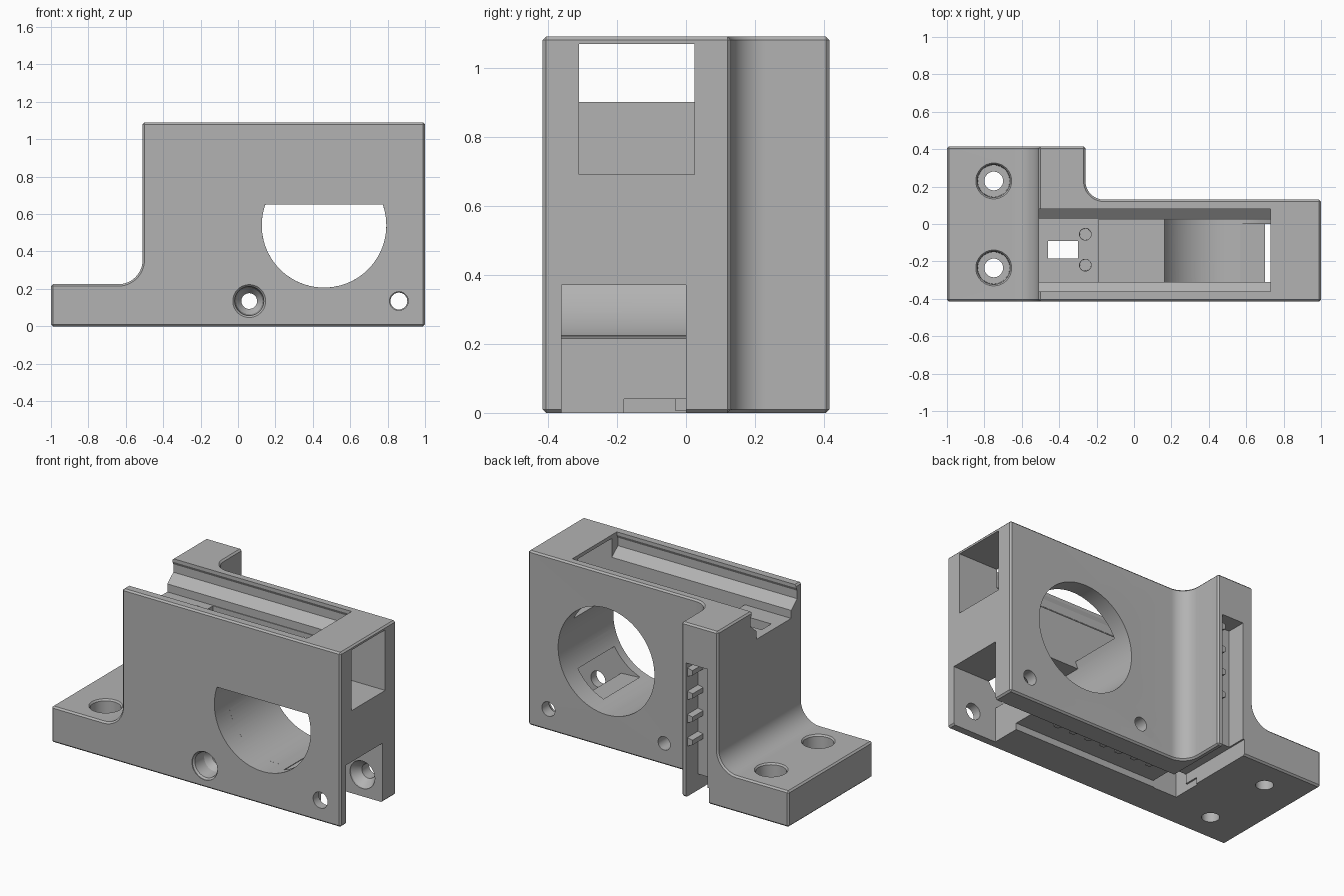
import bpy, bmesh, math
from mathutils import Vector

cube = bpy.data.objects.get("Cube")
if cube:
    bpy.data.objects.remove(cube, do_unlink=True)

grey = bpy.data.materials.new("mid_grey")
grey.use_nodes = True
COLOUR = (0.45, 0.45, 0.45, 1)
grey.diffuse_color = COLOUR
grey.node_tree.nodes["Principled BSDF"].inputs["Base Color"].default_value = COLOUR

PLACE = {"x": lambda a, b, t: (t, a, b),
         "y": lambda a, b, t: (a, t, b),
         "z": lambda a, b, t: (a, b, t)}


def loft(name, axis, rings):
    """Solid through matching outlines, each given as (position, points)."""
    bm = bmesh.new()
    loops = [[bm.verts.new(PLACE[axis](a, b, t)) for a, b in pts] for t, pts in rings]
    n = len(loops[0])
    for lower, upper in zip(loops, loops[1:]):
        for i in range(n):
            j = (i + 1) % n
            bm.faces.new((lower[i], lower[j], upper[j], upper[i]))
    bm.faces.new(loops[0])
    bm.faces.new(loops[-1])
    bmesh.ops.recalc_face_normals(bm, faces=bm.faces)
    mesh = bpy.data.meshes.new(name)
    bm.to_mesh(mesh)
    bm.free()
    mesh.materials.append(grey)
    ob = bpy.data.objects.new(name, mesh)
    bpy.context.collection.objects.link(ob)
    return ob


def prism(name, axis, pts, lo, hi):
    return loft(name, axis, [(lo, pts), (hi, pts)])


def rect(a0, a1, b0, b1):
    return [(a0, b0), (a1, b0), (a1, b1), (a0, b1)]


def arc(ca, cb, r, start, end, steps):
    angles = [math.radians(start + (end - start) * i / steps) for i in range(steps + 1)]
    return [(ca + r * math.cos(t), cb + r * math.sin(t)) for t in angles]


def circle(ca, cb, r, steps=40):
    return arc(ca, cb, r, 0, 360, steps)[:-1]


def stepped_hole(name, axis, ca, cb, rings):
    return loft(name, axis, [(t, circle(ca, cb, r)) for t, r in rings])


def apply_modifier(ob, mod):
    bpy.context.view_layer.objects.active = ob
    bpy.ops.object.modifier_apply(modifier=mod.name)


def combine(ob, tool, operation="DIFFERENCE"):
    mod = ob.modifiers.new("combine", "BOOLEAN")
    mod.operation = operation
    mod.solver = "EXACT"
    mod.object = tool
    apply_modifier(ob, mod)
    bpy.data.objects.remove(tool, do_unlink=True)


# Body: side outline with a filleted flange, then the rear corner removed
FRONT, BACK, TOP = -0.415, 0.415, 1.09
outline = [(-1, 0), (1, 0), (1, TOP), (-0.51, TOP)]
outline += arc(-0.64, 0.355, 0.13, 0, -90, 12) + [(-1, 0.225)]
body = prism("mounting_body", "y", outline, FRONT, BACK)
corner = [(1.1, 0.13), (1.1, 0.6), (-0.26, 0.6)] + arc(-0.16, 0.23, 0.1, 180, 270, 12)
combine(body, prism("rear_corner", "z", corner, -0.1, 1.2))
bevel = body.modifiers.new("edge_chamfer", "BEVEL")
bevel.width = 0.01
bevel.segments = 1
bevel.limit_method = "ANGLE"
bevel.angle_limit = math.radians(40)
apply_modifier(body, bevel)

# Top tray: wide lip tapering to a narrow bed, open at the left end
half = [(0.22, 1.15), (0.22, 1.07), (0.23, 1.05), (0.23, 1.0), (0.17, 0.95), (0.17, 0.9)]
tray = [(-0.14 + w, z) for w, z in half] + [(-0.14 - w, z) for w, z in reversed(half)]
combine(body, prism("tray", "x", tray, -0.6, 0.73))
# Deep pocket beneath the tray, and its window through the end wall
combine(body, prism("pocket", "y", rect(-0.19, 0.72, 0.69, 0.96), -0.31, 0.025))
combine(body, prism("end_window", "y", rect(0.68, 1.1, 0.69, 1.068), -0.31, 0.025))

# Large bore: full circle behind, flat-topped in the front wall
CX, CZ, R = 0.46, 0.54, 0.333
combine(body, prism("bore", "y", circle(CX, CZ, R, 80), -0.31, 0.2))
rise = math.degrees(math.asin((0.65 - CZ) / R))
combine(body, prism("front_opening", "y", arc(CX, CZ, R, 180 - rise, 360 + rise, 60), -0.5, -0.28))

# Lower end cavity with a ledge reaching into the bore
cavity = [(1.1, -0.1), (1.1, 0.37), (0.57, 0.37), (0.57, 0.222), (0.70, 0.215), (0.70, -0.1)]
combine(body, prism("cavity", "y", cavity, -0.36, 0.0))

# Cable route: shaft from the tray, underside channel and rear slot
combine(body, prism("shaft", "z", rect(-0.46, -0.30, -0.185, -0.09), -0.1, 1.0))
combine(body, prism("long_channel", "z", rect(-0.46, 0.75, -0.18, 0.0), -0.1, 0.04))
combine(body, prism("cross_channel", "z", rect(-0.45, -0.29, -0.18, 0.42), -0.1, 0.1))
combine(body, prism("rear_slot", "z", rect(-0.44, -0.29, 0.295, 0.5), -0.1, 0.84))

# Fastener holes: flange, front wall and tray bed
for y in (0.23, -0.235):
    combine(body, stepped_hole("flange_hole", "z", -0.75, y, [
        (-0.1, 0.05), (0.1, 0.05), (0.1001, 0.085), (0.215, 0.088), (0.23, 0.1), (0.3, 0.1)]))
combine(body, stepped_hole("left_bolt_hole", "y", 0.06, 0.135, [
    (-0.5, 0.088), (-0.41, 0.088), (-0.40, 0.078), (-0.32, 0.07), (-0.28, 0.042), (0.2, 0.042)]))
combine(body, stepped_hole("right_bolt_hole", "y", 0.86, 0.135, [
    (-0.5, 0.05), (-0.2, 0.05), (-0.05, 0.09), (0.01, 0.085), (0.06, 0.045), (0.2, 0.045)]))
for y in (-0.055, -0.22):
    combine(body, stepped_hole("tray_screw_hole", "z", -0.26, y, [(0.78, 0.03), (0.95, 0.032)]))

# Cable grips in the rear slot and the underside channel
for i in range(4):
    z = 0.34 + i * 0.145
    grip = [(-0.28, z - 0.03), (-0.325, z - 0.01), (-0.325, z + 0.02), (-0.28, z + 0.03)]
    prism("rear_cable_grip", "y", grip, 0.29, 0.40)
for i in range(7):
    x = -0.12 + i * 0.11
    grip = [(x - 0.03, 0.01), (x + 0.03, 0.01), (x + 0.015, -0.03), (x - 0.015, -0.03)]
    prism("channel_cable_grip", "z", grip, 0.005, 0.045)

# Smooth the rounded walls, keep edges sharp
bpy.ops.object.select_all(action="DESELECT")
body.select_set(True)
bpy.context.view_layer.objects.active = body
bpy.ops.object.shade_smooth_by_angle(angle=math.radians(25))
